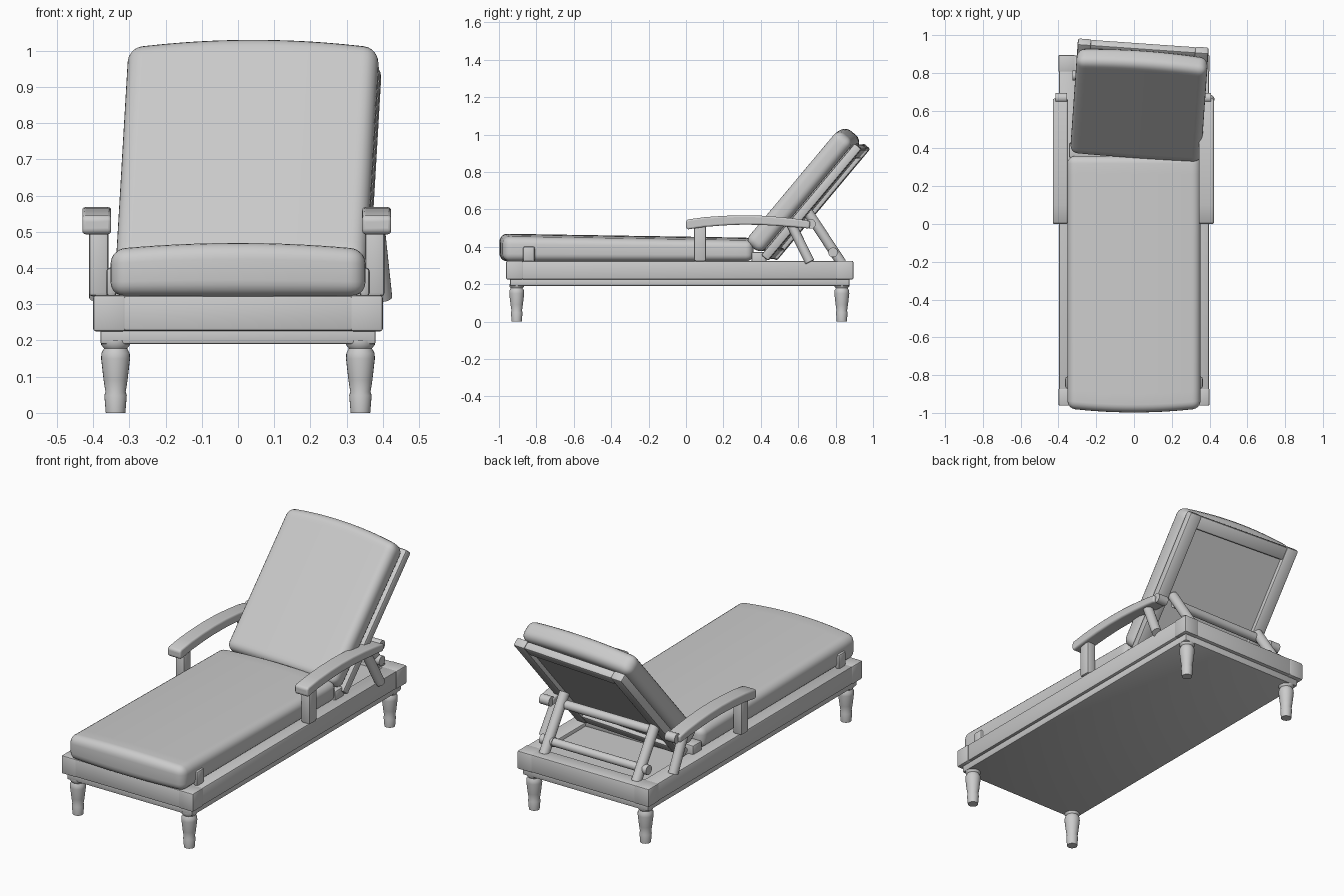
import bpy, bmesh, math
from mathutils import Vector, Matrix

if "Cube" in bpy.data.objects:
    bpy.data.objects.remove(bpy.data.objects["Cube"])

grey = bpy.data.materials.new("plain grey")
grey.diffuse_color = (0.6, 0.6, 0.6, 1)
grey.use_nodes = True
grey.node_tree.nodes["Principled BSDF"].inputs["Base Color"].default_value = grey.diffuse_color


def finish(name, bm, angle=40, matrix=None):
    bmesh.ops.recalc_face_normals(bm, faces=bm.faces)
    mesh = bpy.data.meshes.new(name)
    bm.to_mesh(mesh)
    bm.free()
    ob = bpy.data.objects.new(name, mesh)
    bpy.context.collection.objects.link(ob)
    mesh.materials.append(grey)
    if matrix:
        ob.matrix_world = matrix
    bpy.ops.object.select_all(action='DESELECT')
    bpy.context.view_layer.objects.active = ob
    ob.select_set(True)
    bpy.ops.object.shade_smooth_by_angle(angle=math.radians(angle))
    return ob


def box_mesh(lo, hi, bevel, segments=2):
    lo, hi = Vector(lo), Vector(hi)
    bm = bmesh.new()
    bmesh.ops.create_cube(bm, size=1)
    for v in bm.verts:
        v.co = Vector([(lo[i] + hi[i]) / 2 + v.co[i] * (hi[i] - lo[i]) for i in range(3)])
    if bevel:
        bmesh.ops.bevel(bm, geom=bm.edges[:], offset=bevel, segments=segments,
                        profile=0.5, affect='EDGES')
    return bm


def box(name, lo, hi, bevel=0.008, matrix=None):
    return finish(name, box_mesh(lo, hi, bevel), matrix=matrix)


def tube(name, a, b, r):
    a, b = Vector(a), Vector(b)
    bm = bmesh.new()
    bmesh.ops.create_cone(bm, cap_ends=True, segments=20, radius1=r, radius2=r,
                          depth=(b - a).length)
    turn = (b - a).to_track_quat('Z', 'Y').to_matrix().to_4x4()
    return finish(name, bm, matrix=Matrix.Translation((a + b) / 2) @ turn)


def cushion(name, lo, hi, shape, matrix=None):
    """Rounded slab, sliced into strips so that shape() can bulge it."""
    bm = box_mesh(lo, hi, 0.04, 5)
    for axis in (0, 1):
        n = Vector((axis == 0, axis == 1, 0))
        for i in range(1, 14):
            p = Vector(lo).lerp(Vector(hi), i / 14)
            bmesh.ops.bisect_plane(bm, geom=bm.verts[:] + bm.edges[:] + bm.faces[:],
                                   plane_co=p, plane_no=n)
    for v in bm.verts:
        v.co = shape(v.co.copy())
    return finish(name, bm, 50, matrix)


# Base: apron, deck, rails and corner blocks
box("apron", (-0.38, -0.94, 0.19), (0.38, 0.873, 0.235), 0.006)
box("deck", (-0.33, -0.88, 0.22), (0.33, 0.82, 0.305), 0)
for s in (-1, 1):
    side = "right" if s > 0 else "left"
    x0, x1 = sorted((s * 0.31, s * 0.397))
    box(f"side_rail_{side}", (x0, -0.88, 0.226), (x1, 0.82, 0.324))
    for end, y0, y1 in (("front", -0.962, -0.87), ("back", 0.803, 0.895)):
        xa, xb = sorted((s * 0.31, s * 0.4))
        box(f"corner_block_{end}_{side}", (xa, y0, 0.225), (xb, y1, 0.325))
box("front_rail", (-0.33, -0.96, 0.226), (0.33, -0.87, 0.324))
box("back_rail", (-0.33, 0.803, 0.226), (0.33, 0.893, 0.324))

# Turned legs
leg_profile = [(0, 0), (0.027, 0), (0.031, 0.048), (0.028, 0.058), (0.033, 0.09),
               (0.040, 0.15), (0.039, 0.165), (0.032, 0.178), (0.040, 0.188), (0.040, 0.2)]
for x in (-0.338, 0.338):
    for y in (-0.905, 0.833):
        bm = bmesh.new()
        vs = [bm.verts.new((r, 0, z)) for r, z in leg_profile]
        es = [bm.edges.new(p) for p in zip(vs, vs[1:])]
        bmesh.ops.spin(bm, geom=vs + es, axis=(0, 0, 1), cent=(0, 0, 0),
                       angle=2 * math.pi, steps=24, use_duplicate=False)
        bmesh.ops.remove_doubles(bm, verts=bm.verts, dist=0.0005)
        finish("leg_" + ("front" if y < 0 else "back") + ("_right" if x > 0 else "_left"),
               bm, matrix=Matrix.Translation((x, y, 0)))


# Seat cushion, crowned and thinner toward the back
def seat_shape(p):
    across = 1 - (p.x / 0.352) ** 2
    h = (p.z - 0.325) / 0.13
    if p.y < -0.5:
        p.y -= 0.022 * across * (-0.5 - p.y) / 0.48
    p.z += h * (0.018 * across - 0.022 * (p.y + 0.98) / 1.33)
    return p


cushion("seat_cushion", (-0.352, -0.976, 0.322), (0.352, 0.36, 0.452), seat_shape)

# Tilted, slightly turned backrest: local y runs up the slope, local z faces forward
tilt = (Matrix.Translation((0.015, 0.462, 0.325)) @ Matrix.Rotation(math.radians(-4), 4, 'Z')
        @ Matrix.Rotation(math.radians(50), 4, 'X'))


def back_shape(p):
    across = 1 - (p.x / 0.347) ** 2
    p.y += 0.025 * across * max(0, p.y / 0.77)
    if p.z > 0.11:
        p.z += 0.006 * across
    return p


cushion("back_cushion", (-0.347, 0.0, 0.055), (0.347, 0.775, 0.163), back_shape, tilt)
for s in (-1, 1):
    x0, x1 = sorted((s * 0.275, s * 0.347))
    box("back_stile_" + ("right" if s > 0 else "left"), (x0, 0, 0), (x1, 0.78, 0.048), 0.01, tilt)
box("back_bottom_rail", (-0.28, 0.005, 0.002), (0.28, 0.075, 0.046), 0.01, tilt)
box("back_top_rail", (-0.28, 0.705, 0.002), (0.28, 0.778, 0.046), 0.01, tilt)
box("back_panel", (-0.29, 0.04, 0.024), (0.29, 0.74, 0.06), 0, tilt)
box("hinge_rail", (-0.345, 0.35, 0.3), (0.345, 0.43, 0.372), 0.01)

# Arms with posts, rear struts and pivots; small cushion stops at the front
arm_top = [(0.0, 0.538), (0.012, 0.546), (0.1, 0.558), (0.2, 0.565), (0.3, 0.568), (0.4, 0.566),
           (0.5, 0.559), (0.6, 0.548), (0.665, 0.536)]
arm_low = [(0.66, 0.497), (0.6, 0.503), (0.5, 0.511), (0.4, 0.517), (0.3, 0.518), (0.2, 0.514),
           (0.1, 0.506), (0.012, 0.493), (0.0, 0.5)]
for s in (-1, 1):
    side = "right" if s > 0 else "left"
    cx = 0.383 if s > 0 else -0.39
    bm = bmesh.new()
    face = bm.faces.new([bm.verts.new((cx - 0.04, y, z)) for y, z in arm_top + arm_low])
    new = bmesh.ops.extrude_face_region(bm, geom=[face])["geom"]
    bmesh.ops.translate(bm, vec=(0.08, 0, 0), verts=[g for g in new if isinstance(g, bmesh.types.BMVert)])
    arm = finish(f"arm_{side}", bm)
    bev = arm.modifiers.new("round", 'BEVEL')
    bev.width, bev.segments, bev.limit_method = 0.009, 3, 'ANGLE'
    bev.angle_limit = math.radians(40)
    px = cx - s * 0.005
    box(f"arm_post_{side}", (px - 0.027, 0.043, 0.322), (px + 0.027, 0.108, 0.52), 0.01)
    foot_x = px + (0.022 if s > 0 else 0)
    tube(f"arm_strut_{side}", (px, 0.56, 0.525), (foot_x, 0.662, 0.318), 0.026)
    tube(f"arm_pivot_{side}", (px - 0.03, 0.668, 0.522), (px + 0.03, 0.668, 0.522), 0.026)
    x0, x1 = sorted((s * 0.335, s * 0.364))
    box(f"cushion_stop_{side}", (x0, -0.872, 0.32), (x1, -0.808, 0.402), 0.012)

    # Prop stand legs
    tube(f"stand_leg_{side}", (s * 0.28, 0.652, 0.585), (s * 0.28, 0.832, 0.312), 0.027)
    tube(f"stand_knob_{side}", (s * 0.25, 0.786, 0.37), (s * 0.325, 0.786, 0.37), 0.026)

# Prop stand cross bars
tube("stand_upper_bar", (-0.29, 0.672, 0.53), (0.29, 0.672, 0.53), 0.024)
tube("stand_lower_bar", (-0.29, 0.786, 0.37), (0.29, 0.786, 0.37), 0.022)
